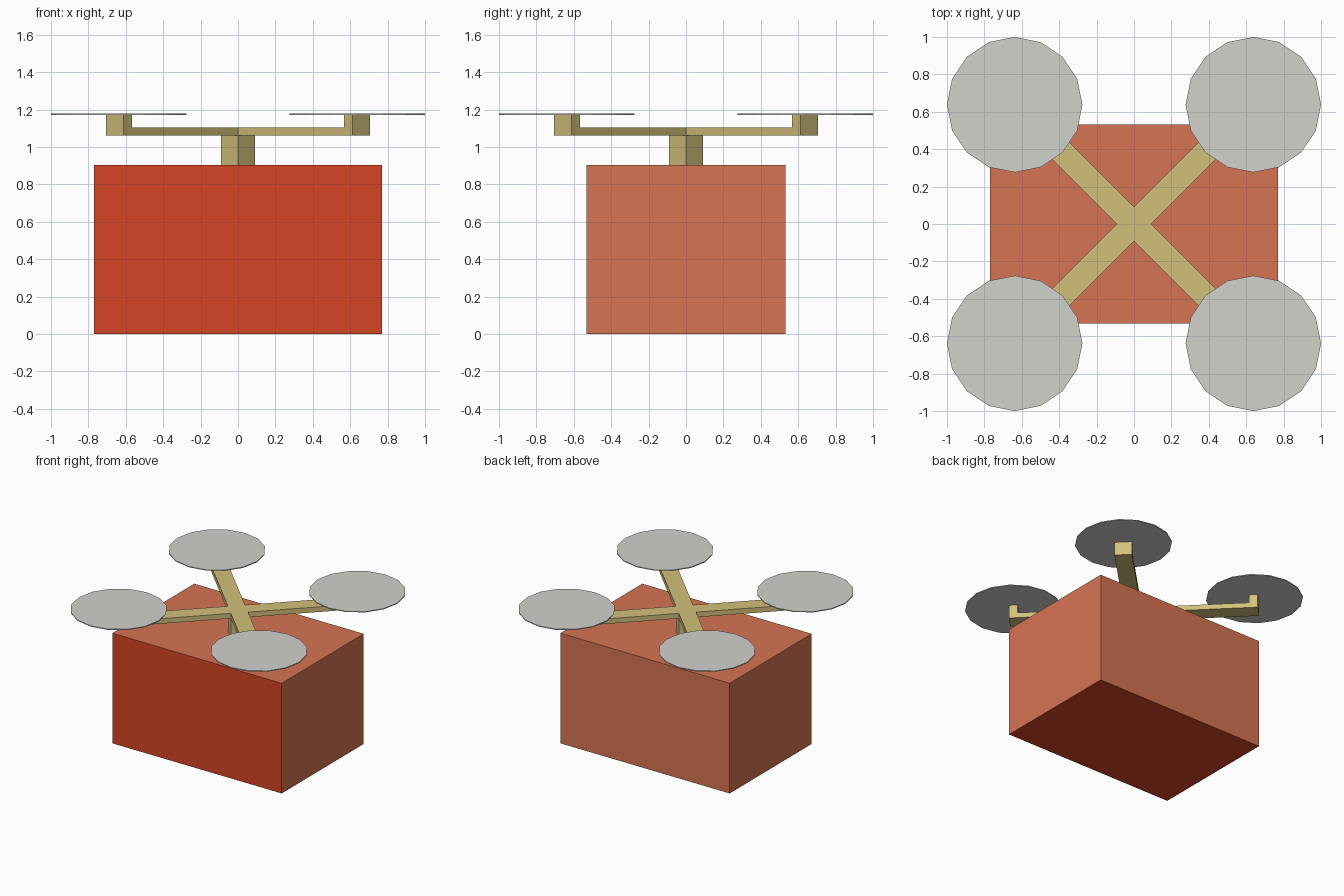
import bpy, bmesh, math
from mathutils import Matrix, Vector

if "Cube" in bpy.data.objects:
    bpy.data.objects.remove(bpy.data.objects["Cube"])


def material(name, rgb):
    m = bpy.data.materials.new(name)
    m.diffuse_color = (*rgb, 1)
    m.use_nodes = True
    m.node_tree.nodes["Principled BSDF"].inputs["Base Color"].default_value = m.diffuse_color
    return m


clay = material("clay_orange", (0.67, 0.173, 0.086))
red = material("deep_red", (0.67, 0.058, 0.018))
tan = material("tan", (0.65, 0.53, 0.198))
grey = material("light_grey", (0.64, 0.645, 0.60))


def make_object(name, bm, *mats):
    mesh = bpy.data.meshes.new(name)
    bmesh.ops.recalc_face_normals(bm, faces=bm.faces)
    bm.to_mesh(mesh)
    bm.free()
    for m in mats:
        mesh.materials.append(m)
    obj = bpy.data.objects.new(name, mesh)
    bpy.context.collection.objects.link(obj)
    return obj


def box(bm, lo, hi):
    lo, hi = Vector(lo), Vector(hi)
    mat = Matrix.Translation((lo + hi) / 2) @ Matrix.Diagonal((*(hi - lo), 1))
    bmesh.ops.create_cube(bm, size=1, matrix=mat)


def extrude_outline(bm, points, z0, z1):
    face = bm.faces.new([bm.verts.new((x, y, z0)) for x, y in points])
    ext = bmesh.ops.extrude_face_region(bm, geom=[face])["geom"]
    bmesh.ops.translate(bm, vec=(0, 0, z1 - z0),
                        verts=[v for v in ext if isinstance(v, bmesh.types.BMVert)])
    bm.faces.ensure_lookup_table()


# Cargo body: red front and underside, clay elsewhere
bm = bmesh.new()
box(bm, (-0.77, -0.532, 0), (0.77, 0.532, 0.905))
bm.normal_update()
for f in bm.faces:
    f.material_index = 1 if f.normal.y < -0.5 or f.normal.z < -0.5 else 0
make_object("body", bm, clay, red)

W = 0.065          # half width of the frame beams
TIP = 0.932        # distance from centre to beam end
ARM_LOW, ARM_TOP, ROTOR_LOW, ROTOR_TOP = 1.063, 1.105, 1.172, 1.179

# Mast between body and frame
bm = bmesh.new()
box(bm, (-W, -W, 0.905), (W, W, ARM_LOW))
make_object("mast", bm, tan).rotation_euler.z = math.pi / 4

# Cross frame as one twelve-point outline
bm = bmesh.new()
outline = []
for i in range(4):
    turn = Matrix.Rotation(math.pi / 4 + i * math.pi / 2, 2)
    outline += [turn @ Vector(p) for p in ((TIP, -W), (TIP, W), (W, W))]
extrude_outline(bm, outline, ARM_LOW, ARM_TOP)
make_object("cross_frame", bm, tan)

for i, corner in enumerate(("back_right", "back_left", "front_left", "front_right")):
    angle = math.pi / 4 + i * math.pi / 2

    # Motor block standing on the beam end
    bm = bmesh.new()
    box(bm, (TIP - 0.067, -W, ARM_TOP), (TIP, W, ROTOR_LOW))
    make_object("motor_block_" + corner, bm, tan).rotation_euler.z = angle

    # Thin sixteen-sided rotor disc
    bm = bmesh.new()
    bmesh.ops.create_cone(bm, cap_ends=True, segments=16, radius1=0.362,
                          radius2=0.362, depth=ROTOR_TOP - ROTOR_LOW)
    rotor = make_object("rotor_" + corner, bm, grey)
    rotor.location = (math.copysign(0.638, math.cos(angle)),
                      math.copysign(0.638, math.sin(angle)),
                      (ROTOR_LOW + ROTOR_TOP) / 2)
